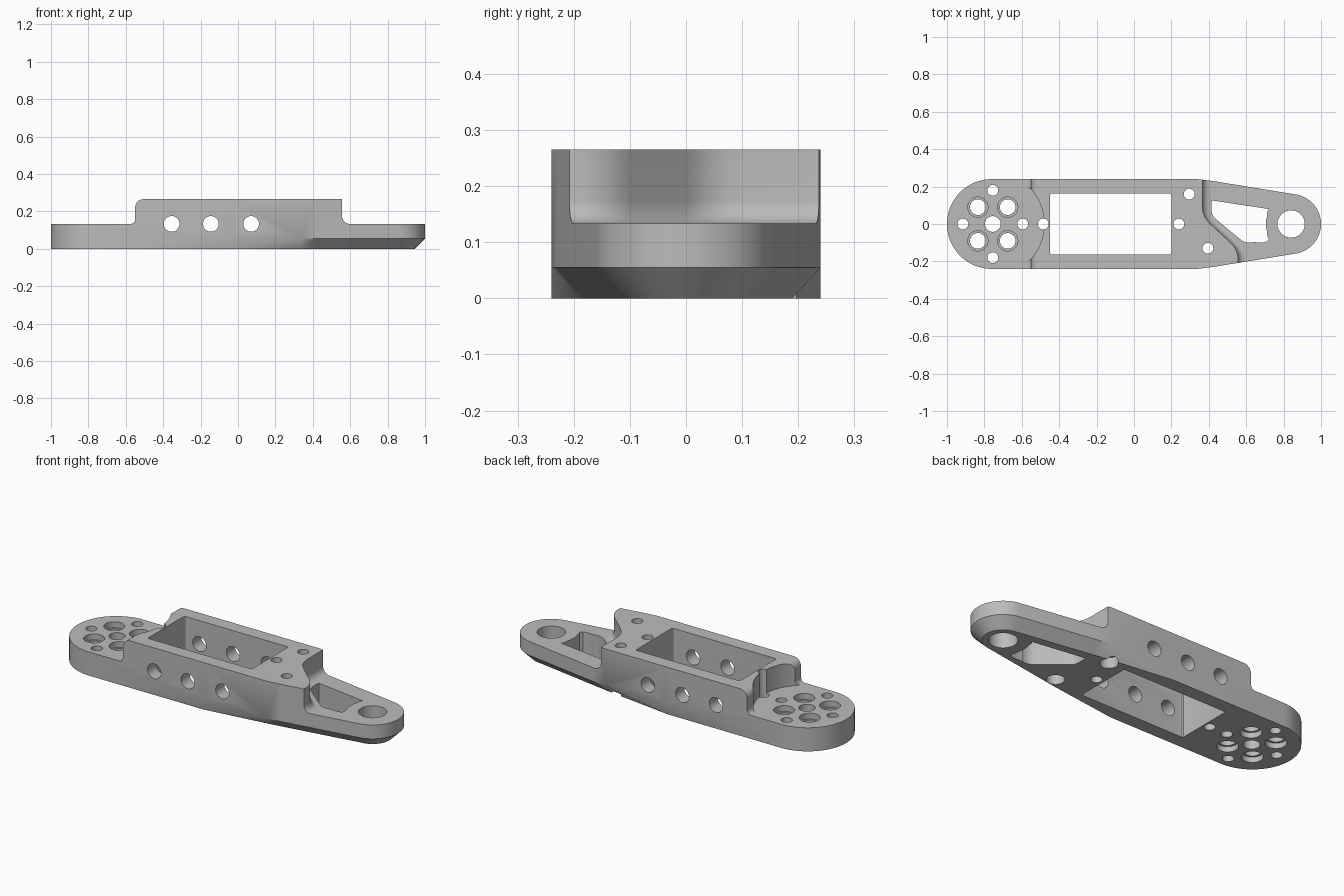
import bpy, bmesh
from math import sin, cos, radians, pi

if "Cube" in bpy.data.objects:
    bpy.data.objects.remove(bpy.data.objects["Cube"])

grey = bpy.data.materials.new("machined grey")
grey.use_nodes = True
grey.diffuse_color = (0.5, 0.5, 0.5, 1)
grey.node_tree.nodes["Principled BSDF"].inputs["Base Color"].default_value = (0.5, 0.5, 0.5, 1)


def loft(name, rings):
    """Closed solid through rings of equal point count."""
    bm = bmesh.new()
    loops = [[bm.verts.new(p) for p in ring] for ring in rings]
    n = len(loops[0])
    for a, b in zip(loops, loops[1:]):
        for i in range(n):
            j = (i + 1) % n
            bm.faces.new((a[i], a[j], b[j], b[i]))
    bm.faces.new(loops[0][::-1])
    bm.faces.new(loops[-1])
    bmesh.ops.recalc_face_normals(bm, faces=bm.faces)
    mesh = bpy.data.meshes.new(name)
    bm.to_mesh(mesh)
    bm.free()
    mesh.materials.append(grey)
    ob = bpy.data.objects.new(name, mesh)
    bpy.context.collection.objects.link(ob)
    return ob


def arc(cx, cy, r, start, end, steps):
    angles = [radians(start + (end - start) * i / steps) for i in range(steps + 1)]
    return [(cx + r * cos(a), cy + r * sin(a)) for a in angles]


def at(points, z):
    return [(x, y, z) for x, y in points]


def rounded(points, r, steps=5):
    """Round every corner of a closed polygon with a quadratic curve."""
    out = []
    for i, (x, y) in enumerate(points):
        ends = []
        for qx, qy in (points[i - 1], points[(i + 1) % len(points)]):
            d = ((qx - x) ** 2 + (qy - y) ** 2) ** 0.5
            f = min(r / d, 0.45)
            ends.append((x + (qx - x) * f, y + (qy - y) * f))
        (ax, ay), (bx, by) = ends
        for k in range(steps + 1):
            t = k / steps
            u, v, w = (1 - t) ** 2, 2 * t * (1 - t), t * t
            out.append((u * ax + v * x + w * bx, u * ay + v * y + w * by))
    return out


def cut(cutter):
    mod = body.modifiers.new(cutter.name, "BOOLEAN")
    mod.operation = "DIFFERENCE"
    mod.solver = "EXACT"
    mod.object = cutter
    bpy.context.view_layer.objects.active = body
    bpy.ops.object.modifier_apply(modifier=mod.name)
    bpy.data.objects.remove(cutter)


def prism(name, points, z0, z1):
    return loft(name, [at(points, z0), at(points, z1)])


def drill(x, y, r, z0=-0.1, z1=0.4):
    cut(prism("hole", arc(x, y, r, 0, 348.75, 31), z0, z1))


# Body outline; the lower edge is chamfered toward the narrow end
def outline(inset):
    side = [(0.42, 0.23 - inset), (0.34, 0.24 - inset * 0.95), (-0.05, 0.24)]
    lower = [(x, -y) for x, y in reversed(side)]
    return (arc(0.84, 0, 0.16 - inset, -80, 80, 32) + side
            + arc(-0.76, 0, 0.24, 90, 270, 40) + lower)


DECK, TOP = 0.133, 0.265
body = loft("bracket_body", [at(outline(0.055), 0), at(outline(0), 0.055), at(outline(0), TOP)])

# Round-end deck: straight step with rounded edges, plus a circular seat
step = ([(-1.2, DECK)] + arc(-0.575, DECK + 0.025, 0.025, -90, 0, 6)
        + arc(-0.505, TOP - 0.045, 0.045, 180, 90, 8) + [(-0.505, 0.4), (-1.2, 0.4)])
cut(loft("step", [[(x, y, z) for x, z in step] for y in (-0.4, 0.4)]))
cut(prism("seat", arc(-0.76, 0, 0.28, 0, 354.375, 63), DECK, 0.4))

# Narrow-end deck: angled step with a fillet along its foot
wall = rounded([(1.3, 0.4), (0.365, 0.4), (0.365, 0.04), (0.56, -0.14),
                (0.545, -0.4), (1.3, -0.4)], 0.06)
R = 0.042
rings = []
for i in range(8):
    a = (pi / 2) * i / 7
    shift = R * (1 - sin(a))
    rings.append([(x + (shift if x < 1 else 0), y, DECK + R * (1 - cos(a))) for x, y in wall])
rings.append(at(wall, 0.4))
cut(loft("angled_step", rings))

# Central rectangular opening
cut(prism("opening", rounded([(-0.45, -0.163), (0.2, -0.163), (0.2, 0.163), (-0.45, 0.163)],
                             0.012, 3), -0.1, 0.4))

# Lightening slot, curved around the eye
slot = (rounded([(0.415, 0.14), (0.415, 0.045), (0.59, -0.1), (0.65, -0.1)], 0.03)[3:-3]
        + [(0.69, -0.1), (0.71, -0.094)] + arc(0.84, 0, 0.143, 214, 207, 2)
        + arc(0.84, 0, 0.135, 198, 162, 8) + arc(0.84, 0, 0.143, 153, 146, 2))
cut(prism("slot", slot, -0.1, 0.4))

# Eye and vertical holes
drill(0.84, 0, 0.073)
drill(-0.755, 0, 0.042)
for x, y in [(-0.915, 0), (-0.595, 0), (-0.755, 0.18), (-0.755, -0.18), (-0.485, 0), (0.24, 0)]:
    drill(x, y, 0.029)
for x in (-0.835, -0.675):
    for y in (-0.09, 0.09):
        drill(x, y, 0.042)
        drill(x, y, 0.054, 0.1, 0.4)
        drill(x, y, 0.054, -0.1, 0.03)
for x, y in [(0.295, 0.16), (0.395, -0.13)]:
    drill(x, y, 0.029)
    drill(x, y, 0.046, -0.1, 0.06)

# Cross holes through both side walls
for x in (-0.355, -0.145, 0.07):
    ring = arc(x, 0.133, 0.042, 0, 348.75, 31)
    cut(loft("cross_hole", [[(px, y, pz) for px, pz in ring] for y in (-0.4, 0.4)]))

bpy.ops.object.select_all(action="DESELECT")
body.select_set(True)
bpy.context.view_layer.objects.active = body
bpy.ops.object.shade_smooth_by_angle(angle=radians(30))
